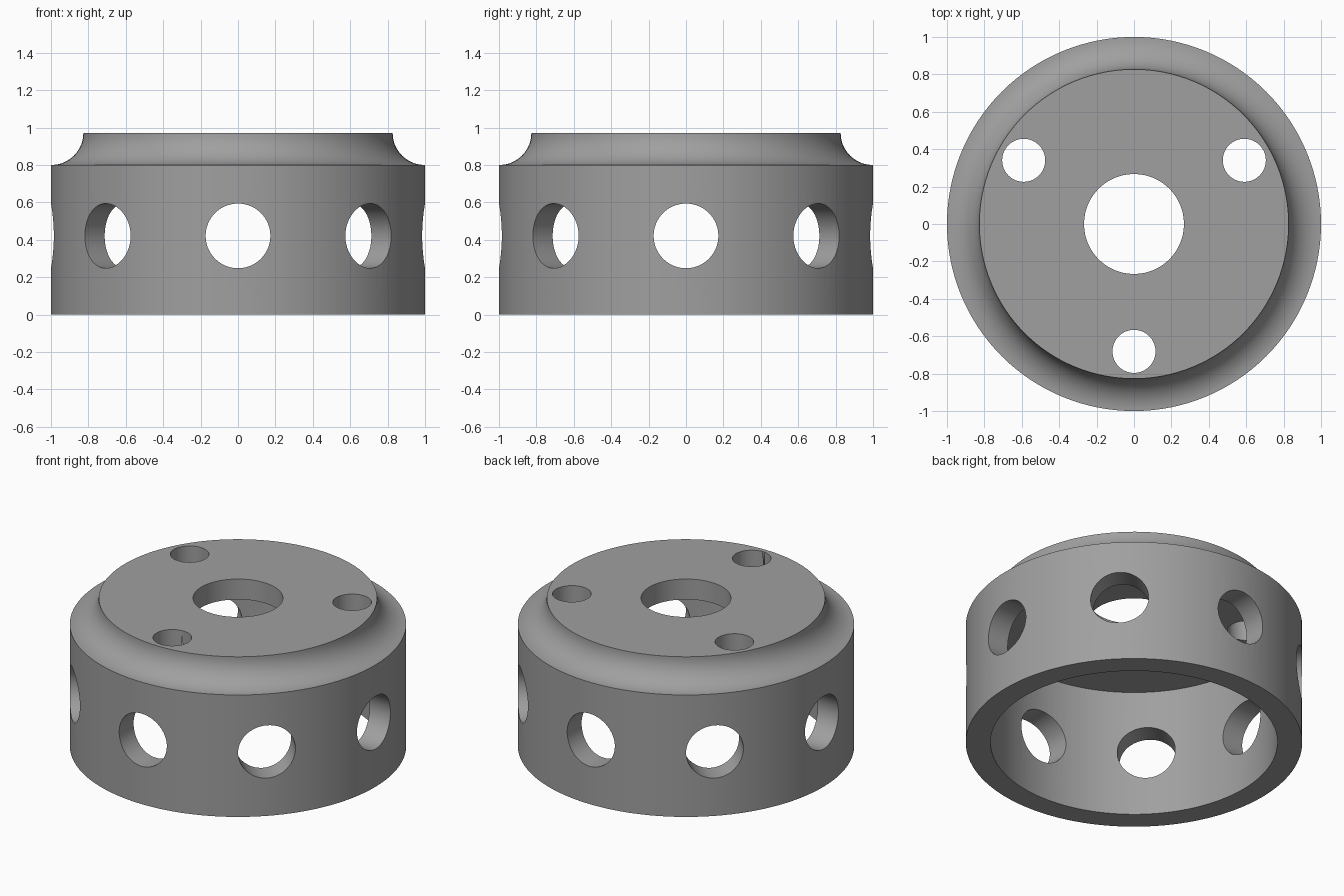
import bpy, bmesh, math
from mathutils import Matrix, Vector

if "Cube" in bpy.data.objects:
    bpy.data.objects.remove(bpy.data.objects["Cube"])

R, TOP, SHOULDER = 1.0, 0.97, 0.80      # outer radius, full height, shoulder height
BORE, CEILING, HUB = 0.853, 0.836, 0.267  # cavity radius, cavity ceiling, centre hole
SEGMENTS = 128

metal = bpy.data.materials.new("grey metal")
metal.diffuse_color = (0.35, 0.35, 0.35, 1)
metal.use_nodes = True
metal.node_tree.nodes["Principled BSDF"].inputs["Base Color"].default_value = metal.diffuse_color


def lathe(name, profile):
    """Spin a closed (radius, z) profile about the z axis."""
    bm = bmesh.new()
    rings = []
    for i in range(SEGMENTS):
        a = 2 * math.pi * i / SEGMENTS
        rings.append([bm.verts.new((r * math.cos(a), r * math.sin(a), z)) for r, z in profile])
    n = len(profile)
    for i in range(SEGMENTS):
        a, b = rings[i], rings[(i + 1) % SEGMENTS]
        for j in range(n):
            k = (j + 1) % n
            bm.faces.new((a[j], b[j], b[k], a[k]))
    bmesh.ops.recalc_face_normals(bm, faces=bm.faces)
    mesh = bpy.data.meshes.new(name)
    bm.to_mesh(mesh)
    bm.free()
    obj = bpy.data.objects.new(name, mesh)
    bpy.context.collection.objects.link(obj)
    return obj


def drill(target, radius, depth, centre, axis):
    """Cut a round hole through the target with a temporary cylinder."""
    turn = Vector((0, 0, 1)).rotation_difference(Vector(axis)).to_matrix().to_4x4()
    bm = bmesh.new()
    bmesh.ops.create_cone(bm, cap_ends=True, segments=64, radius1=radius, radius2=radius,
                          depth=depth, matrix=Matrix.Translation(centre) @ turn)
    mesh = bpy.data.meshes.new("hole_cutter")
    bm.to_mesh(mesh)
    bm.free()
    cutter = bpy.data.objects.new("hole_cutter", mesh)
    cutter.hide_render = True
    bpy.context.collection.objects.link(cutter)
    mod = target.modifiers.new("hole", 'BOOLEAN')
    mod.operation, mod.solver, mod.object = 'DIFFERENCE', 'EXACT', cutter
    return cutter


# Cup body: flat top, concave cove at the shoulder, straight wall, open cavity below
cove = R - 0.827
profile = [(HUB, CEILING), (HUB, TOP)]
for i in range(17):
    t = math.pi / 2 * i / 16
    profile.append((R - cove * math.cos(t), TOP - (TOP - SHOULDER) * math.sin(t)))
profile += [(R, 0), (BORE, 0), (BORE, CEILING)]
body = lathe("cup_body", profile)
body.data.materials.append(metal)

# Eight side holes, drilled as four through bores
cutters = []
for i in range(4):
    a = math.pi / 4 * i
    cutters.append(drill(body, 0.173, 2.4, (0, 0, 0.421), (math.cos(a), math.sin(a), 0)))

# Three bolt holes in the top plate
for i in range(3):
    a = math.radians(-90 + 120 * i)
    centre = (0.681 * math.cos(a), 0.681 * math.sin(a), TOP - 0.05)
    cutters.append(drill(body, 0.115, 0.4, centre, (0, 0, 1)))

# Bake the cuts and remove the cutters
graph = bpy.context.evaluated_depsgraph_get()
baked = bpy.data.meshes.new_from_object(body.evaluated_get(graph))
body.modifiers.clear()
body.data = baked
for c in cutters:
    bpy.data.objects.remove(c)
baked.materials.clear()
baked.materials.append(metal)
for p in baked.polygons:
    p.material_index = 0

# Smooth round walls, sharp rims
bpy.context.view_layer.objects.active = body
body.select_set(True)
bpy.ops.object.shade_smooth_by_angle(angle=math.radians(30))
